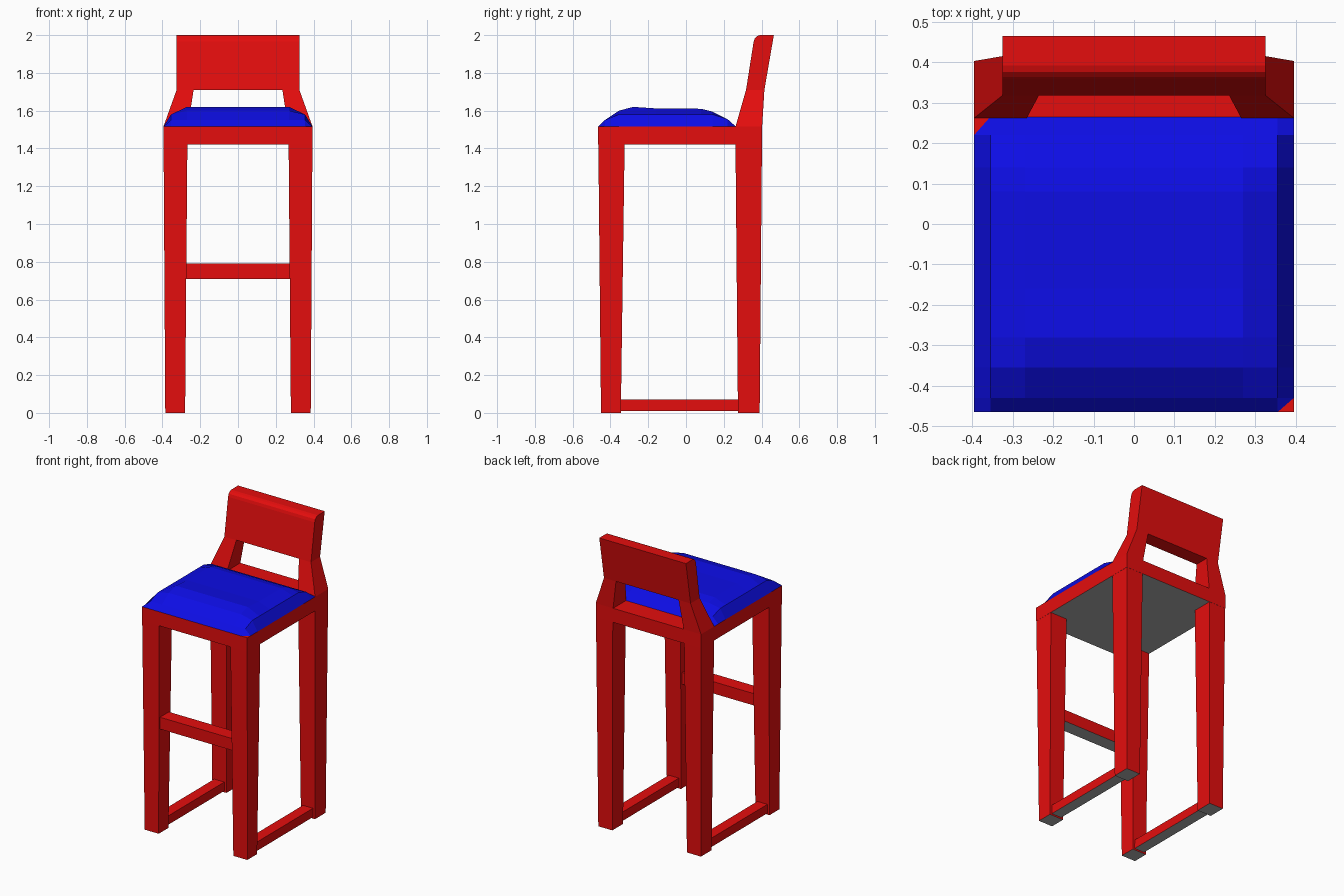
import bpy
import bmesh

cube = bpy.data.objects.get("Cube")
if cube:
    bpy.data.objects.remove(cube, do_unlink=True)


def make_material(name, rgb):
    mat = bpy.data.materials.new(name)
    mat.use_nodes = True
    color = (*rgb, 1.0)
    mat.diffuse_color = color
    mat.node_tree.nodes["Principled BSDF"].inputs["Base Color"].default_value = color
    return mat


RED = make_material("red paint", (0.78, 0.004, 0.004))
BLUE = make_material("blue fabric", (0.004, 0.004, 0.78))
GREY = make_material("grey underside", (0.42, 0.42, 0.42))


def finish(name, bm, mats, grey_below=False):
    """Store a mesh; downward faces can take the second material."""
    bmesh.ops.recalc_face_normals(bm, faces=bm.faces)
    bm.normal_update()
    if grey_below:
        for f in bm.faces:
            if f.normal.z < -0.9:
                f.material_index = 1
    mesh = bpy.data.meshes.new(name)
    bm.to_mesh(mesh)
    bm.free()
    for m in mats:
        mesh.materials.append(m)
    obj = bpy.data.objects.new(name, mesh)
    bpy.context.collection.objects.link(obj)
    return obj


def loft(name, rings, grey_below=False):
    """Closed solid bridging rings of points."""
    bm = bmesh.new()
    loops = [[bm.verts.new(p) for p in ring] for ring in rings]
    n = len(loops[0])
    for a, b in zip(loops, loops[1:]):
        for i in range(n):
            j = (i + 1) % n
            bm.faces.new((a[i], a[j], b[j], b[i]))
    bm.faces.new(loops[0])
    bm.faces.new(loops[-1])
    return finish(name, bm, [RED, GREY] if grey_below else [RED], grey_below)


def rect(x0, x1, y0, y1, z):
    return [(x0, y0, z), (x1, y0, z), (x1, y1, z), (x0, y1, z)]


def box(name, x0, x1, y0, y1, z0, z1):
    return loft(name, [rect(x0, x1, y0, y1, z0), rect(x0, x1, y0, y1, z1)], True)


FRAME_LOW, FRAME_TOP = 1.42, 1.515
PANEL_LOW = 1.71

# Seat frame and front footrest
box("seat_frame", -0.395, 0.395, -0.465, 0.403, FRAME_LOW, FRAME_TOP)
box("footrest", -0.29, 0.29, -0.445, -0.35, 0.71, 0.79)

for side, s in (("left", 1), ("right", -1)):
    # Legs tapering towards the floor
    for end, foot, head in (("front", (-0.45, -0.345), (-0.464, -0.325)),
                            ("back", (0.275, 0.39), (0.262, 0.402))):
        loft(f"{end}_{side}_leg", [rect(s * 0.28, s * 0.385, *foot, 0),
                                   rect(s * 0.268, s * 0.394, *head, FRAME_LOW)], True)
    # Low side stretcher
    box(f"{side}_stretcher", s * 0.295, s * 0.37, -0.36, 0.29, 0.01, 0.07)
    # Leaning post between frame and backrest
    loft(f"{side}_back_post", [rect(s * 0.265, s * 0.395, 0.262, 0.403, FRAME_TOP),
                               rect(s * 0.235, s * 0.325, 0.318, 0.415, PANEL_LOW)])

# Backrest panel with a rounded front top edge
profile = [(0.318, PANEL_LOW), (0.358, 1.965), (0.364, 1.983), (0.376, 1.995),
           (0.392, 2.0), (0.465, 2.0), (0.415, PANEL_LOW)]
loft("backrest", [[(x, y, z) for y, z in profile] for x in (-0.325, 0.325)])

# Faceted cushion: height is the lower of the lengthwise and crosswise contours
lengthwise = [(-0.465, FRAME_TOP), (-0.43, 1.55), (-0.355, 1.6), (-0.28, 1.62),
              (-0.16, 1.612), (0.08, 1.61), (0.14, 1.595), (0.22, 1.555), (0.265, FRAME_TOP)]
half = [(0.395, FRAME_TOP), (0.355, 1.58), (0.27, 1.62)]
crosswise = [(-x, z) for x, z in half] + half[::-1]
bm = bmesh.new()
grid = [[bm.verts.new((x, y, min(zx, zy))) for x, zx in crosswise] for y, zy in lengthwise]
for a, b in zip(grid, grid[1:]):
    for i in range(len(a) - 1):
        bm.faces.new((a[i], a[i + 1], b[i + 1], b[i]))
finish("seat_cushion", bm, [BLUE])
